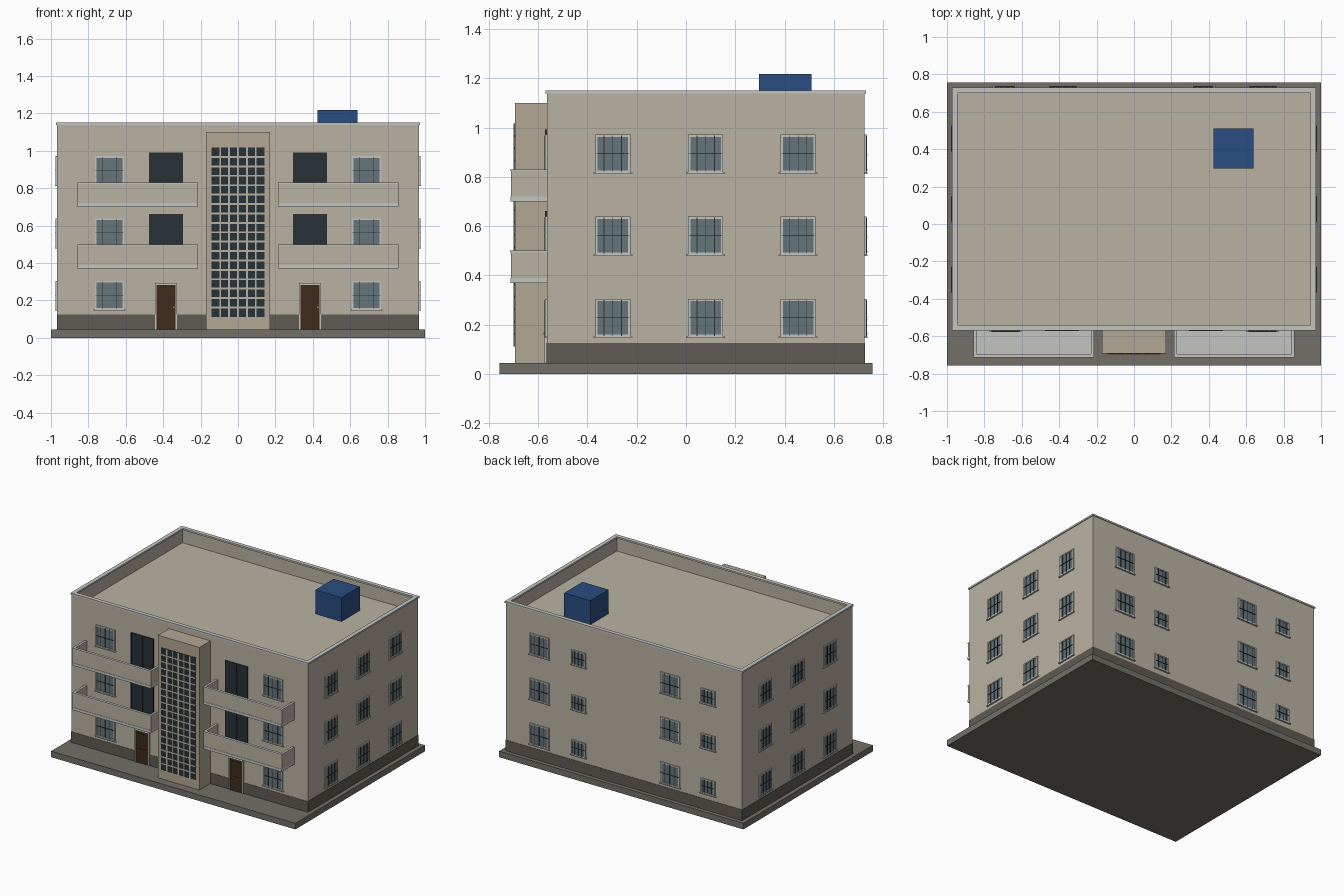
import bpy, bmesh
from math import pi
from mathutils import Matrix, Vector

if "Cube" in bpy.data.objects:
    bpy.data.objects.remove(bpy.data.objects["Cube"])


def material(name, rgb):
    m = bpy.data.materials.new(name)
    m.diffuse_color = (*rgb, 1)
    m.use_nodes = True
    m.node_tree.nodes["Principled BSDF"].inputs["Base Color"].default_value = m.diffuse_color
    return m


WALL = material("wall_plaster", (0.49, 0.45, 0.37))
TOWER = material("tower_plaster", (0.45, 0.39, 0.30))
DARK = material("dark_plinth", (0.115, 0.105, 0.09))
BASE = material("paving", (0.17, 0.16, 0.135))
TRIM = material("pale_trim", (0.55, 0.55, 0.52))
GLASS = material("window_glass", (0.13, 0.18, 0.20))
DGLASS = material("dark_glass", (0.02, 0.032, 0.04))
IRON = material("iron", (0.03, 0.03, 0.03))
WOOD = material("door_wood", (0.05, 0.024, 0.012))
BRASS = material("brass", (0.45, 0.30, 0.08))
BLUE = material("tank_blue", (0.022, 0.075, 0.22))


def add_box(bm, x0, x1, y0, y1, z0, z1):
    mat = Matrix.Translation(((x0 + x1) / 2, (y0 + y1) / 2, (z0 + z1) / 2)) @ \
        Matrix.Diagonal((x1 - x0, y1 - y0, z1 - z0, 1))
    return bmesh.ops.create_cube(bm, size=1, matrix=mat)


def box_mesh(name, boxes, mat):
    bm = bmesh.new()
    for b in boxes:
        add_box(bm, *b)
    me = bpy.data.meshes.new(name)
    bm.to_mesh(me)
    bm.free()
    me.materials.append(mat)
    return me


def place(name, me, matrix=Matrix()):
    ob = bpy.data.objects.new(name, me)
    ob.matrix_world = matrix
    bpy.context.collection.objects.link(ob)
    return ob


def part(name, boxes, mat):
    return place(name, box_mesh(name, boxes, mat))


def frame(w, h, t, y0, y1):
    """Rectangular frame centred on the origin, in the xz plane."""
    a, b = w / 2, h / 2
    return [(-a, -a + t, y0, y1, -b, b), (a - t, a, y0, y1, -b, b),
            (-a + t, a - t, y0, y1, b - t, b), (-a + t, a - t, y0, y1, -b, -b + t)]


WX, WY0, WY1, ZB, TOP = 0.967, -0.565, 0.725, 0.045, 1.147
ROOF = 1.04

# ground slab and plinth
part("ground_slab", [(-1, 1, -0.757, 0.757, 0, ZB)], BASE)
part("plinth", [(-WX - .002, WX + .002, WY0 - .002, WY1 + .002, ZB, 0.125)], DARK)

# main block with sunken roof behind the parapet
bm = bmesh.new()
add_box(bm, -WX, WX, WY0, WY1, ZB, TOP)
bm.faces.ensure_lookup_table()
top = max(bm.faces, key=lambda f: f.calc_center_median().z)
bmesh.ops.inset_region(bm, faces=[top], thickness=0.022)
ext = bmesh.ops.extrude_discrete_faces(bm, faces=[top])["faces"][0]
bmesh.ops.translate(bm, verts=ext.verts, vec=Vector((0, 0, ROOF - TOP)))
me = bpy.data.meshes.new("main_block")
bm.to_mesh(me)
bm.free()
me.materials.append(WALL)
place("main_block", me)

# parapet coping and roof tank
cx, cy0, cy1, t = 0.973, -0.57, 0.731, 0.03
part("parapet_coping", [(-cx, cx, cy0, cy0 + t, 1.139, 1.151), (-cx, cx, cy1 - t, cy1, 1.139, 1.151),
                        (-cx, -cx + t, cy0 + t, cy1 - t, 1.139, 1.151),
                        (cx - t, cx, cy0 + t, cy1 - t, 1.139, 1.151)], TRIM)
part("roof_tank", [(0.426, 0.64, 0.296, 0.51, ROOF, 1.217)], BLUE)

# stair tower with lattice window
part("stair_tower", [(-0.17, 0.17, -0.693, WY0, ZB, 1.10)], TOWER)
part("tower_glass", [(-0.142, 0.142, -0.696, -0.69, 0.112, 1.017)], DGLASS)
px, pz = 0.284 / 6, 0.905 / 18
bars = [(-0.142 + i * px - .005, -0.142 + i * px + .005, -0.699, -0.694, 0.112, 1.017) for i in range(1, 6)]
bars += [(-0.142, 0.142, -0.6985, -0.694, 0.112 + i * pz - .005, 0.112 + i * pz + .005) for i in range(1, 18)]
part("tower_lattice", bars, WALL)

# balconies and balcony doors
bx0, bx1, by, w = 0.215, 0.857, -0.711, 0.015
for floor, z in enumerate((0.37, 0.70), 1):
    for side, s in (("left", -1), ("right", 1)):
        def mx(x0, x1, *r):
            return (min(s * x0, s * x1), max(s * x0, s * x1), *r)
        tag = f"{side}_{floor}"
        part("balcony_slab_" + tag, [mx(bx0, bx1, by - .002, WY0, z, z + .02)], TRIM)
        part("balcony_wall_" + tag, [mx(bx0, bx1, by, by + w, z + .02, z + .123),
                                     mx(bx0, bx0 + w, by + w, WY0, z + .02, z + .123),
                                     mx(bx1 - w, bx1, by + w, WY0, z + .02, z + .123)], WALL)
        part("balcony_rail_" + tag, [mx(bx0 - .001, bx1 + .001, by - .003, by + w + .001, z + .123, z + .13),
                                     mx(bx0 - .001, bx0 + w, by + w, WY0, z + .123, z + .13),
                                     mx(bx1 - w, bx1 + .001, by + w, WY0, z + .123, z + .13)], TRIM)
        at = Matrix.Translation((s * 0.385, WY0, z + .155))
        place("balcony_door_glass_" + tag, box_mesh("balcony_glass", [(-.09, .09, -.004, .004, -.135, .135)], DGLASS), at)
        place("balcony_door_frame_" + tag,
              box_mesh("balcony_frame", frame(.184, .272, .008, -.008, 0) + [(-.004, .004, -.007, 0, -.13, .13)], IRON), at)

# entrance doors
for side, s in (("left", -1), ("right", 1)):
    at = Matrix.Translation((s * 0.385, WY0, 0.168))
    place("door_leaf_" + side, box_mesh("door_leaf", [(-.05, .05, -.006, .004, -.123, .115)], WOOD), at)
    place("door_panels_" + side, box_mesh("door_panels", [(-.033, .033, -.009, -.004, .01, .095),
                                                          (-.033, .033, -.009, -.004, -.105, -.015)], WOOD), at)
    place("door_frame_" + side, box_mesh("door_frame", [(-.059, -.05, -.01, 0, -.123, .124), (.05, .059, -.01, 0, -.123, .124),
                                                        (-.05, .05, -.01, 0, .115, .124)], TRIM), at)
    place("door_knob_" + side, box_mesh("door_knob", [(.038, .045, -.014, -.005, -.008, 0)], BRASS), at)


def window_kit(tag, w, h):
    a, b = w / 2, h / 2
    rim = frame(w, h, .009, -.008, 0) + [(-a - .008, a + .008, -.012, 0, -b - .006, -b)]
    glass = [(-a + .009, a - .009, -.004, .002, -b + .009, b - .009)]
    grid = [(w * k / 4 - .0013, w * k / 4 + .0013, -.010, -.007, -b + .004, b - .004) for k in (-1, 0, 1)]
    grid.append((-a + .004, a - .004, -.011, -.007, -.0013, .0013))
    return {"frame": box_mesh(tag + "_frame", rim, TRIM), "glass": box_mesh(tag + "_glass", glass, GLASS),
            "grille": box_mesh(tag + "_grille", grid, IRON)}


# windows on every wall, three storeys
big, side_w, small = (window_kit("window", .156, .154), window_kit("side_window", .142, .154),
                      window_kit("small_window", .115, .108))
sides_y = (-0.297, 0.08, 0.455)
walls = [("front", 0, [(-.687, WY0, big), (.687, WY0, big)]),
         ("right", pi / 2, [(WX, y, side_w) for y in sides_y]),
         ("left", -pi / 2, [(-WX, y, side_w) for y in sides_y]),
         ("back", pi, [(.69, WY1, big), (.37, WY1, small), (-.38, WY1, big), (-.69, WY1, small)])]
for wall, angle, spots in walls:
    for i, (x, y, kit) in enumerate(spots):
        for floor in range(3):
            z = 0.228 + floor * 0.333 - (0.008 if kit is small else 0)
            at = Matrix.Translation((x, y, z)) @ Matrix.Rotation(angle, 4, 'Z')
            for piece, me in kit.items():
                place(f"{wall}_window_{piece}_{i + 1}_{floor + 1}", me, at)
